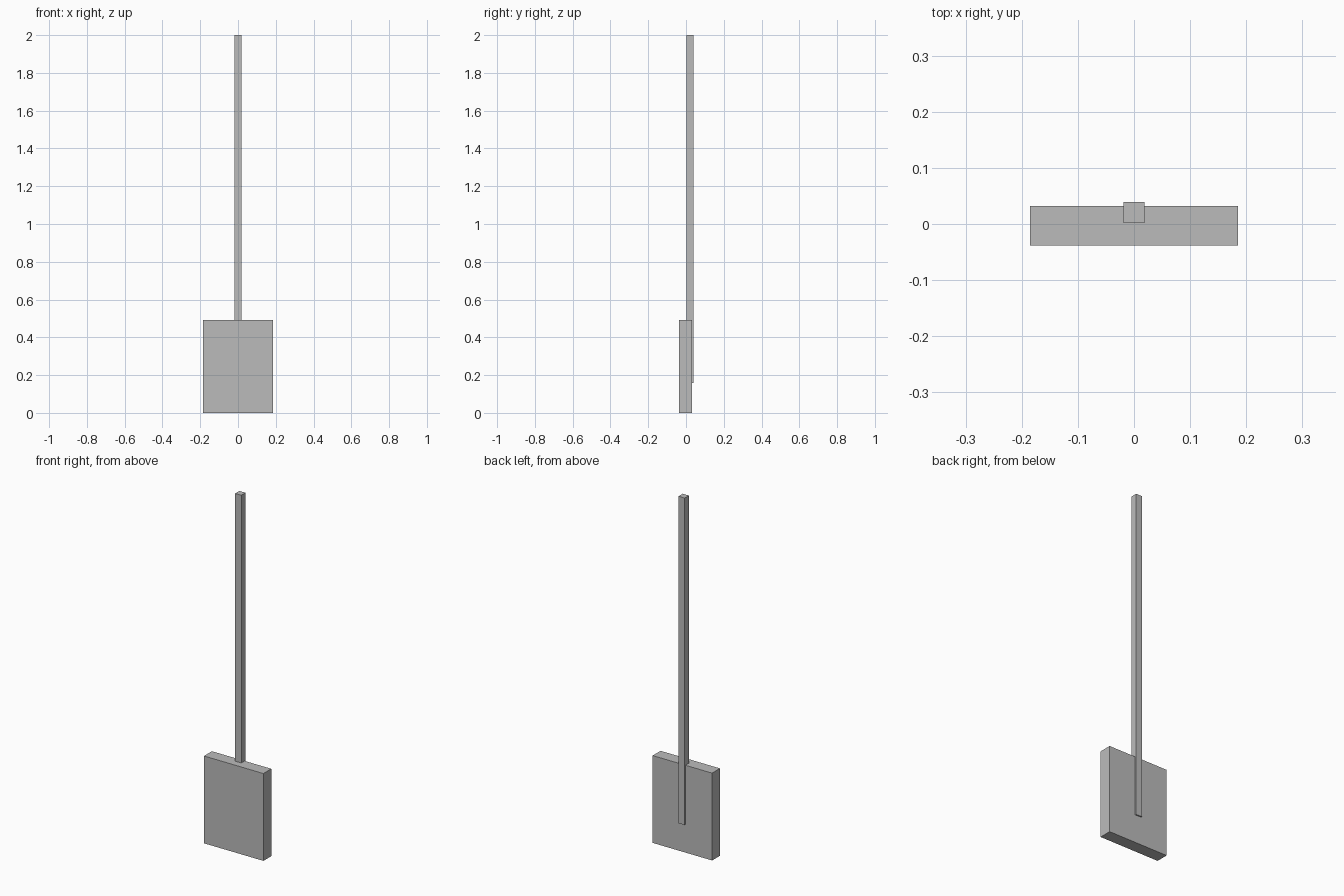
import bpy

cube = bpy.data.objects.get("Cube")
if cube:
    bpy.data.objects.remove(cube, do_unlink=True)

# Single plain grey
grey = bpy.data.materials.new("grey")
grey.use_nodes = True
colour = (0.5, 0.5, 0.5, 1)
grey.diffuse_color = colour
grey.node_tree.nodes["Principled BSDF"].inputs["Base Color"].default_value = colour


def box(name, low, high):
    """Flat-shaded box between two opposite corners."""
    centre = [(a + b) / 2 for a, b in zip(low, high)]
    bpy.ops.mesh.primitive_cube_add(size=1, location=centre)
    part = bpy.context.object
    part.name = name
    part.scale = [b - a for a, b in zip(low, high)]
    bpy.ops.object.transform_apply(location=False, rotation=False, scale=True)
    part.data.materials.append(grey)
    return part


# Broad flat blade standing on the ground
box("blade", (-0.185, -0.038, 0), (0.185, 0.032, 0.492))

# Square pole sunk into the back of the blade
box("handle", (-0.019, 0.002, 0.158), (0.019, 0.039, 2))
